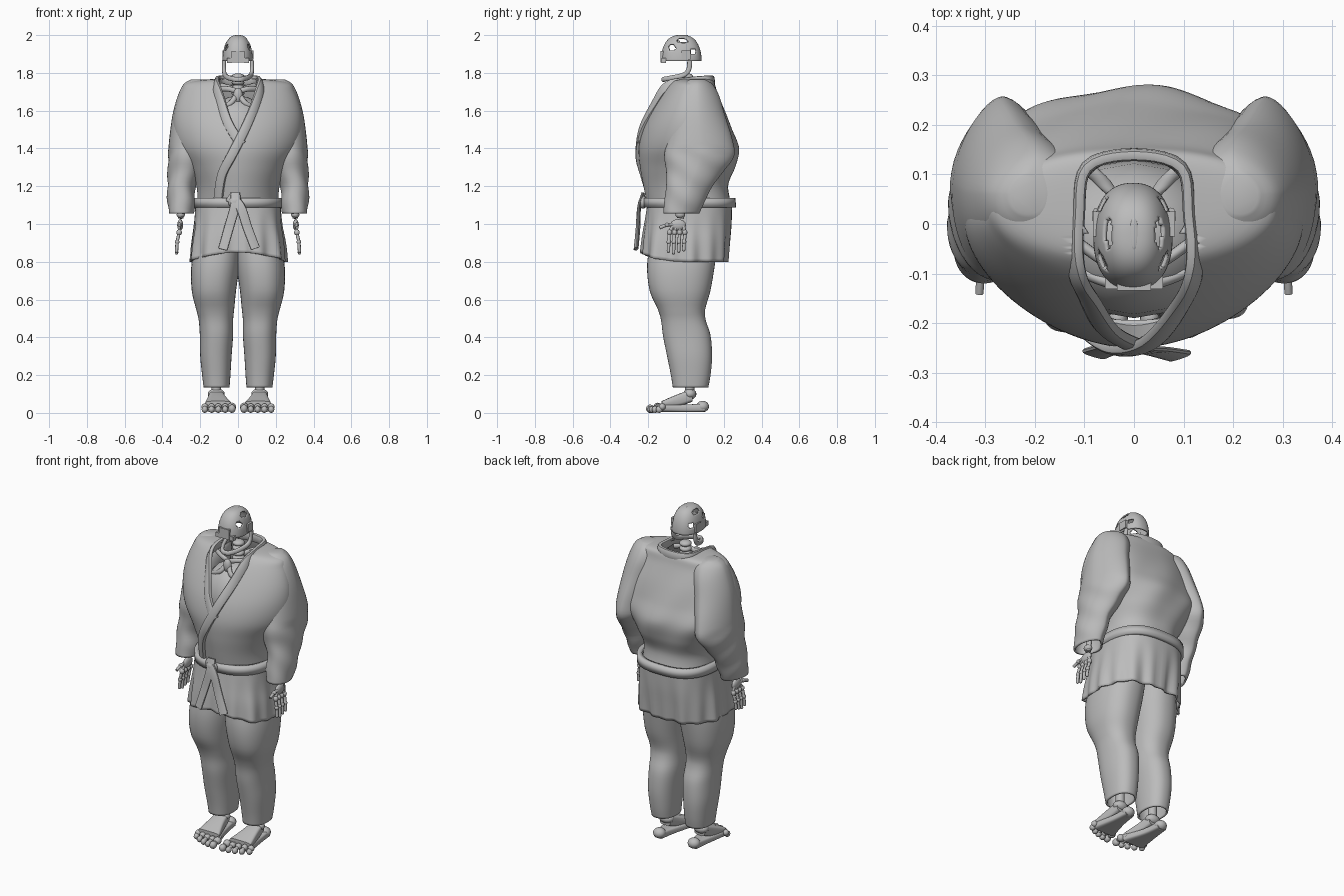
import bpy, bmesh, math
from mathutils import Vector, Matrix

if "Cube" in bpy.data.objects:
    bpy.data.objects.remove(bpy.data.objects["Cube"])

GREY = bpy.data.materials.new("plain grey")
GREY.use_nodes = True
GREY.diffuse_color = (0.5, 0.5, 0.5, 1)
GREY.node_tree.nodes["Principled BSDF"].inputs["Base Color"].default_value = (0.5, 0.5, 0.5, 1)


def finish(name, bm, solid=0, mirror=False):
    bmesh.ops.recalc_face_normals(bm, faces=bm.faces)
    mesh = bpy.data.meshes.new(name)
    bm.to_mesh(mesh)
    bm.free()
    mesh.materials.append(GREY)
    mesh.shade_smooth()
    mesh.set_sharp_from_angle(angle=math.radians(40))
    obj = bpy.data.objects.new(name, mesh)
    bpy.context.collection.objects.link(obj)
    if solid:
        mod = obj.modifiers.new("thickness", "SOLIDIFY")
        mod.thickness = solid
    if mirror:
        mod = obj.modifiers.new("mirror", "MIRROR")
        mod.use_mirror_merge = False


def smooth(rows, steps):
    """Pass a flowing curve through rows of numbers."""
    out = []
    for i in range(len(rows) - 1):
        quad = rows[max(i - 1, 0)], rows[i], rows[i + 1], rows[min(i + 2, len(rows) - 1)]
        for k in range(steps):
            t = k / steps
            out.append([0.5 * (2 * b + (c - a) * t + (2 * a - 5 * b + 4 * c - d) * t * t
                               + (3 * b - a - 3 * c + d) * t ** 3) for a, b, c, d in zip(*quad)])
    return out + [list(rows[-1])]


def power(v, n):
    return math.copysign(abs(v) ** (2 / n), v)


def skin(bm, rings, caps):
    loops = [[bm.verts.new(p) for p in ring] for ring in rings]
    for low, high in zip(loops, loops[1:]):
        for j in range(len(low)):
            k = (j + 1) % len(low)
            bm.faces.new((low[j], low[k], high[k], high[j]))
    if "start" in caps:
        bm.faces.new(loops[0])
    if "end" in caps:
        bm.faces.new(loops[-1])


def loft(name, rows, axis="z", steps=4, segs=48, front=2.3, back=2.3, caps="",
         tweak=None, cut=None, solid=0, mirror=False):
    """Rows are (level, low a, high a, low b, high b); a is x, b is y or z."""
    bm, rings = bmesh.new(), []
    for t, a0, a1, b0, b1 in smooth(rows, steps):
        ring = []
        for j in range(segs):
            ang = math.tau * j / segs
            n = front if math.sin(ang) < 0 else back
            a = (a0 + a1) / 2 + (a1 - a0) / 2 * power(math.cos(ang), n)
            b = (b0 + b1) / 2 + (b1 - b0) / 2 * power(math.sin(ang), n)
            ring.append(Vector((a, b, t) if axis == "z" else (a, t, b)))
        rings.append(ring)
    skin(bm, rings, caps)
    for v in bm.verts:
        if tweak:
            tweak(v.co)
    if cut:
        holes = [f for f in bm.faces if cut(f.calc_center_median())]
        bmesh.ops.delete(bm, geom=holes, context="FACES")
    finish(name, bm, solid, mirror)


def band(name, paths, width, thick, mirror=False, n=3, steps=5):
    """Sweep a rounded strip along each path, its flat side facing outward."""
    bm = bmesh.new()
    for path in paths:
        pts = [Vector(p) for p in smooth(path, steps)]
        rings = []
        for i, p in enumerate(pts):
            along = (pts[min(i + 1, len(pts) - 1)] - pts[max(i - 1, 0)]).normalized()
            side = along.cross(Vector((p.x, p.y - 0.02, 0.01))).normalized()
            out = side.cross(along)
            rings.append([p + side * width / 2 * power(math.cos(math.tau * j / 12), n)
                          + out * thick / 2 * power(math.sin(math.tau * j / 12), n)
                          for j in range(12)])
        skin(bm, rings, "start end")
    finish(name, bm, 0, mirror)


def solids(name, items, mirror=False, box=False):
    """Ellipsoids or boxes given as (centre, half sizes)."""
    bm = bmesh.new()
    for loc, size in items:
        m = Matrix.Translation(loc) @ Matrix.Diagonal((*size, 1))
        if box:
            bmesh.ops.create_cube(bm, size=2, matrix=m)
        else:
            bmesh.ops.create_uvsphere(bm, u_segments=16, v_segments=10, radius=1, matrix=m)
    finish(name, bm, 0, mirror)


# Jacket body with an open neck and chest, wide enough to run into the sleeves
BODY = [(1.1, -.215, .215, -.205, .24), (1.2, -.22, .22, -.225, .225), (1.3, -.265, .265, -.243, .26),
        (1.4, -.325, .325, -.25, .275), (1.5, -.342, .342, -.23, .24), (1.6, -.335, .335, -.187, .205),
        (1.7, -.3, .3, -.13, .165), (1.75, -.262, .262, -.09, .15), (1.77, -.11, .11, -.07, .135)]
BODY_FRONT = 1.85
LEFT_EDGE = [(.02, 1.42), (-.01, 1.46), (-.055, 1.54), (-.09, 1.65), (-.115, 1.73)]
RIGHT_EDGE = [(.12, 1.73), (.09, 1.63), (.035, 1.5), (-.03, 1.37), (-.085, 1.26), (-.105, 1.13)]


def between(pairs, z):
    pairs = sorted((b, a) for a, b in pairs)
    for (z0, v0), (z1, v1) in zip(pairs, pairs[1:]):
        if z <= z1:
            return v0 + (v1 - v0) * (z - z0) / (z1 - z0)
    return pairs[-1][1]


def front_y(x, z):
    rx, lo, hi = [between([(r[c], r[0]) for r in BODY], z) for c in (2, 3, 4)]
    bulge = max(0, 1 - abs(x / rx) ** BODY_FRONT) ** (1 / BODY_FRONT)
    return (lo + hi) / 2 - (hi - lo) / 2 * bulge


def body_folds(p):
    if p.y > 0.05:
        sag = max(0, 1 - abs(p.z - 1.4) / 0.3)
        p.y += 0.007 * sag * math.sin(p.x * 24 + p.z * 14)


def chest_opening(c):
    return c.z > 1.46 and c.y < -0.02 and between(LEFT_EDGE, c.z) < c.x < between(RIGHT_EDGE, c.z)


loft("jacket_body", BODY, steps=6, segs=112, front=BODY_FRONT, back=2.3,
     tweak=body_folds, cut=chest_opening, solid=0.008)


# Sleeves, pinched to a ridge at the back of the elbow
def sleeve_folds(p):
    if p.z < 1.4:
        p.x += 0.003 * math.sin(p.z * 40 + p.y * 30)


loft("sleeves", [(1.765, .18, .25, .02, .1), (1.74, .11, .288, -.02, .14), (1.68, .1, .318, -.055, .175),
                 (1.58, .12, .346, -.08, .205), (1.45, .15, .364, -.1, .245), (1.36, .165, .37, -.115, .255),
                 (1.28, .195, .372, -.105, .2), (1.2, .225, .374, -.105, .14), (1.12, .228, .374, -.115, .1),
                 (1.055, .235, .366, -.12, .07)],
     front=2.2, back=1.65, caps="start", tweak=sleeve_folds, solid=0.01, mirror=True)

# Collar and crossed lapels in one strip
lapel = [(x, front_y(x, z) - 0.002, z) for x, z in LEFT_EDGE]
lapel += [(-.112, .02, 1.752), (-.095, .115, 1.76), (0, .14, 1.76), (.095, .115, 1.76), (.112, .02, 1.752)]
lapel += [(x, front_y(x, z) - 0.008, z) for x, z in RIGHT_EDGE]
band("collar_and_lapels", [lapel], 0.052, 0.026)


# Jacket skirt with uneven pleats and a raised front hem
def pleats(p):
    drop = max(0, (1.08 - p.z) / 0.28)
    ang = math.atan2(p.y, p.x)
    wave = 1 + drop * (0.025 * math.sin(9 * ang + 1) + 0.03 * math.sin(16 * ang))
    p.x *= wave
    p.y *= wave
    p.z += 0.05 * drop * max(0, -math.sin(ang)) ** 2


loft("jacket_skirt", [(1.11, -.225, .225, -.205, .245), (1, -.232, .232, -.217, .24),
                      (.9, -.243, .246, -.228, .23), (.8, -.25, .253, -.235, .22)],
     segs=128, front=2.8, back=2.6, tweak=pleats, solid=0.01)

# Belt, knot and hanging ends
loft("belt", [(1.088, -.235, .235, -.222, .265), (1.138, -.235, .235, -.222, .262)],
     steps=1, segs=64, front=2.4, back=2.6, solid=0.028)
solids("belt_knot", [((-.015, -.228, 1.115), (.036, .022, .034))])
band("belt_ends", [[(-.015, -.228, 1.165), (-.015, -.245, 1.1), (-.045, -.25, .99), (-.08, -.262, .865)],
                   [(-.05, -.222, 1.145), (.01, -.25, 1.095), (.05, -.257, .98), (.092, -.266, .87)]], 0.052, 0.014)

# Trousers
loft("trousers", [(1, -.02, .2, -.17, .18), (.8, -.01, .245, -.205, .155), (.65, .01, .245, -.193, .13),
                  (.55, .02, .222, -.15, .102), (.49, .026, .208, -.132, .105), (.41, .026, .202, -.122, .13),
                  (.3, .034, .2, -.1, .138), (.2, .04, .19, -.08, .13), (.135, .045, .182, -.07, .118)],
     front=2.3, back=2.3, caps="start", solid=0.01, mirror=True)

# Shins, ankles and feet
band("shins", [[(.115, .03, .35), (.115, .02, .2), (.115, .02, .08)]], 0.05, 0.05, True, 2)
solids("ankles_and_heels", [((.115, .02, .1), (.045, .035, .03)), ((.115, .088, .034), (.036, .034, .03))], True)
loft("soles", [(.1, .085, .145, .006, .05), (0, .07, .155, .004, .045), (-.13, .03, .178, .004, .05)],
     axis="y", segs=24, front=4, back=4, caps="start end", mirror=True)
loft("insteps", [(.035, .08, .15, .06, .125), (-.04, .065, .16, .035, .1), (-.13, .035, .175, .03, .062)],
     axis="y", segs=24, front=4, back=4, caps="start end", mirror=True)
toes, toe_joints = [], []
for i in range(5):
    x, tip = 0.032 + 0.036 * i, -0.19 + 0.003 * i * i
    toes.append([(x * 0.8 + 0.02, -.11, .035), (x, (tip - .12) / 2, .03), (x, tip, .022)])
    r = 0.022 if i == 0 else 0.018
    toe_joints += [((x, tip, r), (r * 0.9, r, r)), ((x, (tip - .11) / 2, .032), (r, r, r))]
band("toes", toes, 0.022, 0.022, True, 2, 3)
solids("toe_joints", toe_joints, True)

# Forearms, fingers and thumbs
band("forearms", [[(.3, 0, 1.3), (.302, -.015, 1.15), (.302, -.03, 1.03)]], 0.038, 0.03, True, 2)
fingers = [[(.305, -.035, 1.02), (.31, -.055, 1), (.31, -.1, .995), (.312, -.14, .98)]]
joints = [((.303, -.03, 1.05), (.022, .026, .02)), ((.306, -.042, .995), (.015, .042, .03)),
          ((.31, -.1, .995), (.013, .014, .012))]
for i in range(4):
    y = -0.087 + 0.027 * i
    tip = 0.85 + 0.008 * abs(i - 1)
    fingers.append([(.306, -.058 + .012 * i, 1.01), (.312, y, .955), (.322, y - .004, .905), (.325, y - .006, tip)])
    joints += [((.312, y, .955), (.015, .014, .016)), ((.322, y - .004, .905), (.012, .012, .013)),
               ((.325, y - .006, tip), (.009, .009, .012))]
band("fingers", fingers, 0.018, 0.017, True, 2, 3)
solids("finger_joints", joints, True)

# Chest frame inside the jacket
solids("chest_core", [((0, -.03, 1.48), (.18, .16, .2))])
band("collar_bones", [[(0, -.085, 1.7), (.05, -.08, 1.715), (.11, -.04, 1.715)],
                      [(.01, -.1, 1.68), (.04, -.12, 1.64), (.1, -.1, 1.61)],
                      [(.02, .02, 1.71), (.05, .07, 1.725), (.09, .11, 1.735)]], 0.028, 0.022, True, 2)
solids("breastbone", [((0, -.1, 1.68), (.025, .02, .04))])
solids("neck_discs", [((0, .005, 1.66 + .03 * i), (.034, .034, .018)) for i in range(5)])


# Skull shell with slots
def slots(c):
    eye = abs(c.x) > .03 and ((c.y + .075) / .02) ** 2 + ((c.z - 1.935) / .016) ** 2 < 1
    rear = abs(c.x) > .03 and ((c.y - .04) / .016) ** 2 + ((c.z - 1.915) / .014) ** 2 < 1
    crown = c.z > 1.9 and ((abs(c.x) - .052) / .008) ** 2 + ((c.y + .02) / .032) ** 2 < 1
    return eye or rear or crown


dome = []
for i in range(23):
    a = math.radians(4 * i)
    w = math.cos(a) ** 0.72
    dome.append((1.862 + 0.138 * math.sin(a), -.082 * w, .078 * w, -.025 - .108 * w, -.025 + .108 * w))
loft("skull_shell", dome, steps=1, segs=80, front=2.3, caps="end", cut=slots, solid=0.008)
solids("crown_ridge", [((0, -.02, 1.998), (.009, .033, .003))])
solids("face_plate", [((0, -.124, 1.885), (.034, .01, .03))], box=True)
solids("ear_blocks", [((.073, 0, 1.895), (.01, .025, .024))], True, True)
solids("cheek_blocks", [((.045, -.118, 1.865), (.014, .013, .013))], True, True)

# Jaw
band("jaw", [[(.074, .02, 1.865), (.074, .015, 1.82), (.07, -.01, 1.79), (.052, -.07, 1.775),
              (.022, -.115, 1.767), (0, -.12, 1.765)]], 0.026, 0.02, True, 2.5)
